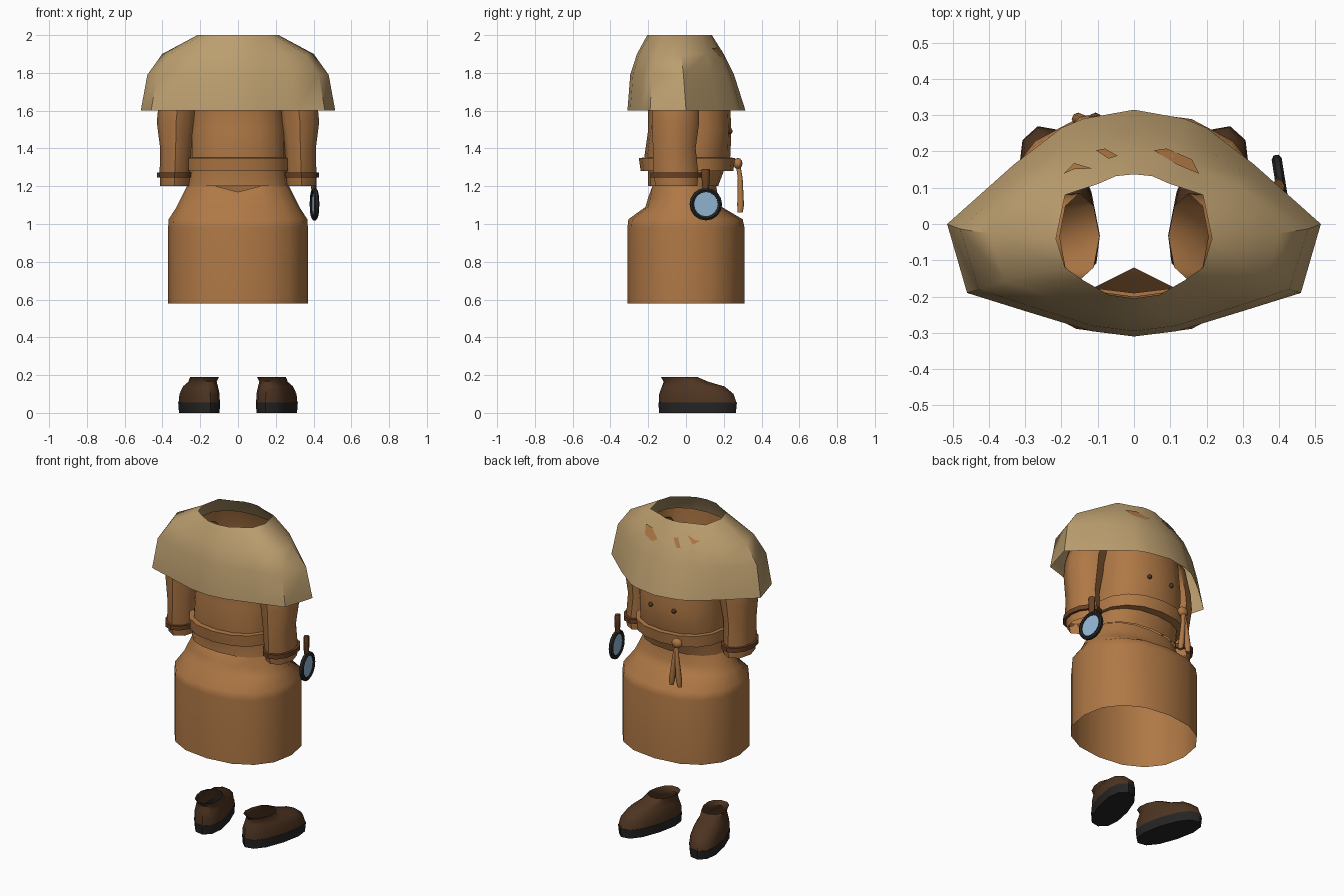
import bpy, bmesh, math
from mathutils import Vector, Matrix
from mathutils.bvhtree import BVHTree

if "Cube" in bpy.data.objects:
    bpy.data.objects.remove(bpy.data.objects["Cube"])


def material(name, col):
    m = bpy.data.materials.new(name)
    m.diffuse_color = (*col, 1)
    m.use_nodes = True
    m.node_tree.nodes["Principled BSDF"].inputs["Base Color"].default_value = m.diffuse_color
    return m


TAN = material("tan cloth", (0.50, 0.342, 0.158))
ORANGE = material("orange brown cloth", (0.43, 0.188, 0.06))
CUFF = material("dark leather", (0.14, 0.052, 0.017))
BROWN = material("shoe brown", (0.075, 0.034, 0.015))
BLACK = material("black", (0.018, 0.018, 0.018))
BLUE = material("lens blue", (0.30, 0.48, 0.66))


def finish(name, bm, mats, angle=40):
    bmesh.ops.recalc_face_normals(bm, faces=bm.faces[:])
    me = bpy.data.meshes.new(name)
    bm.to_mesh(me)
    bm.free()
    for m in mats:
        me.materials.append(m)
    ob = bpy.data.objects.new(name, me)
    bpy.context.collection.objects.link(ob)
    bpy.ops.object.select_all(action='DESELECT')
    ob.select_set(True)
    bpy.context.view_layer.objects.active = ob
    bpy.ops.object.shade_smooth_by_angle(angle=math.radians(angle))
    return ob


def loft(rings, cap_start=False, cap_end=False, closed=False):
    bm = bmesh.new()
    vs = [[bm.verts.new(p) for p in r] for r in rings]
    n = len(vs[0])
    pairs = list(zip(vs, vs[1:])) + ([(vs[-1], vs[0])] if closed else [])
    for a, b in pairs:
        for i in range(n):
            j = (i + 1) % n
            bm.faces.new((a[i], a[j], b[j], b[i]))
    if cap_start:
        bm.faces.new(vs[0][::-1])
    if cap_end:
        bm.faces.new(vs[-1])
    return bm


def oval(z, hx, y0, y1, n=16, e=0.88, cx=0.0):
    # rounded-square ring with separate front and back reach
    pts = []
    for i in range(n):
        a = 2 * math.pi * i / n
        c, s = math.cos(a), math.sin(a)
        x = math.copysign(abs(c) ** e, c) * hx
        y = math.copysign(abs(s) ** e, s) * (y1 - y0) / 2 + (y0 + y1) / 2
        pts.append((cx + x, y, z))
    return pts


def ring(c, u, v, n=8):
    c, u, v = Vector(c), Vector(u), Vector(v)
    return [c + u * math.cos(2 * math.pi * i / n) + v * math.sin(2 * math.pi * i / n)
            for i in range(n)]


def mirror(rings, s):
    return [[(p[0] * s, p[1], p[2]) for p in r] for r in rings]


# Cape: neck hole blended out to a pointed rim
hole = [(0, -.205), (.07, -.195), (.14, -.155), (.19, -.12), (.215, -.04),
        (.19, .08), (.1, .11), (.05, .132), (0, .137)]
rim = [(0, -.31), (.12, -.295), (.30, -.24), (.46, -.19), (.515, 0),
       (.33, .165), (.2, .265), (.14, .29), (0, .315)]
cape_rings = []
for z, fx, ff, fb in ((1.6, 1, 1, 1), (1.79, .883, .86, .66), (1.9, .62, .52, .35), (2, 0, 0, 0)):
    half = []
    for (hx, hy), (rx, ry) in zip(hole, rim):
        f = ff if ry < 0 else fb
        half.append((hx + (rx - hx) * fx, hy + (ry - hy) * f, z))
    cape_rings.append(half + [(-x, y, w) for x, y, w in half[-2:0:-1]])
bm = loft(cape_rings)
tree = BVHTree.FromBMesh(bm)
finish("cape", bm, [TAN], 50)

# Slivers of the coat showing through the back of the cape
slivers = [[(.055, .2), (.09, .205), (.16, .175), (.18, .135), (.12, .16)],
           [(-.105, .2), (-.08, .205), (-.045, .185), (-.07, .177)],
           [(-.195, .135), (-.165, .165), (-.115, .15), (-.165, .148)]]
bm = bmesh.new()
for s in slivers:
    vs = []
    for x, y in s:
        p, nrm, _, _ = tree.ray_cast(Vector((x, y, 3)), Vector((0, 0, -1)))
        vs.append(bm.verts.new(p + Vector((0, .003, .006))))
    bm.faces.new(vs)
finish("cape_tears", bm, [ORANGE])

# Coat body
finish("coat_body", loft([
    oval(1.2, .27, -.2, .17), oval(1.28, .26, -.2, .2), oval(1.36, .26, -.22, .235),
    oval(1.5, .26, -.2, .24), oval(1.6, .25, -.2, .235), oval(1.8, .25, -.21, .21),
    oval(1.92, .235, -.21, .165)]), [ORANGE])

# Belt band
finish("belt", loft([
    oval(1.28, .25, -.19, .19), oval(1.28, .28, -.24, .25), oval(1.35, .28, -.25, .26),
    oval(1.352, .25, -.2, .22)]), [ORANGE], 35)

# Skirt with a pinched fold at the front of the waist
waist = oval(1.2, .27, -.19, .16)
waist[12] = (0, -.12, 1.17)
finish("skirt", loft([
    oval(.58, .37, -.31, .31), oval(.98, .37, -.31, .31), oval(1.025, .367, -.305, .3),
    oval(1.09, .325, -.215, .19), oval(1.14, .30, -.2, .17), waist]), [ORANGE], 50)

for s, side in ((1, "right"), (-1, "left")):
    # Sleeve, open at wrist and shoulder
    sleeve = [ring((.335, -.05, 1.2), (.077, 0, 0), (0, .11, 0)),
              ring((.335, -.055, 1.27), (.08, 0, 0), (0, .12, 0)),
              ring((.33, -.062, 1.4), (.082, 0, 0), (0, .113, 0)),
              ring((.328, -.055, 1.54), (.102, 0, 0), (0, .125, 0)),
              ring((.32, -.055, 1.62), (.1, 0, .02), (0, .125, 0)),
              ring((.28, -.05, 1.73), (.09, 0, .07), (0, .125, 0)),
              ring((.15, -.035, 1.8), (.055, 0, .1), (0, .12, 0))]
    finish(side + "_sleeve", loft(mirror(sleeve, s)), [ORANGE], 50)

    # Strap around the wrist
    strap = [ring((.337, -.053, z), (rx, 0, 0), (0, ry, 0), 12)
             for z, rx, ry in ((1.245, .078, .115), (1.245, .093, .134),
                               (1.272, .093, .134), (1.272, .078, .115))]
    finish(side + "_wrist_strap", loft(mirror(strap, s), closed=True), [CUFF], 35)

    # Shoe: sole and upper lofted along z, turned outward
    turn = Matrix.Translation((.205, .06, 0)) @ Matrix.Rotation(math.radians(-16), 4, 'Z')
    spec = [(0, .088, -.21, .212), (.055, .092, -.215, .218), (.055, .09, -.212, .215),
            (.1, .088, -.21, .20), (.14, .078, -.195, .15), (.165, .066, -.185, .06),
            (.19, .072, -.2, .0)]
    rings = [[turn @ Vector(p) for p in oval(z, w, a, b, 12, .85)] for z, w, a, b in spec]
    bm = loft(mirror(rings, s), cap_start=True)
    for f in bm.faces:
        f.material_index = 1 if f.calc_center_median().z < .05 else 0
    finish(side + "_shoe", bm, [BROWN, BLACK], 45)

# Coat buttons
bm = bmesh.new()
for x in (.08, -.08):
    bmesh.ops.create_icosphere(bm, subdivisions=2, radius=.014,
                               matrix=Matrix.Translation((x, .233, 1.49)))
finish("buttons", bm, [BROWN], 60)

# Belt knot and two hanging cord ends
bm = bmesh.new()
bmesh.ops.create_uvsphere(bm, u_segments=10, v_segments=6, radius=.03, matrix=Matrix.Translation(
    (-.13, .275, 1.32)) @ Matrix.Diagonal((1.15, .8, 1, 1)))
finish("belt_knot", bm, [ORANGE], 60)
for i, x in enumerate((-.158, -.102)):
    cord = []
    for t, y, r in ((0, .275, .012), (.3, .287, .013), (.85, .289, .018), (1, .287, .013)):
        c = (-.13 + (x + .13) * t, y, 1.32 - .26 * t)
        cord.append(ring(c, (r, 0, 0), (0, r, 0)))
    finish("cord_end_%d" % (i + 1), loft(cord, True, True), [ORANGE], 60)

# Magnifying glass hanging at the right wrist
place = Matrix.Translation((.405, .105, 1.105)) @ Matrix.Rotation(math.radians(9), 4, 'Z')
frame = []
for r, x in ((.064, -.009), (.075, -.014), (.086, -.007), (.086, .007), (.075, .014), (.064, .009)):
    frame.append([place @ p for p in ring((x, 0, 0), (0, r, 0), (0, 0, r), 16)])
finish("glass_frame", loft(frame, closed=True), [BLACK], 35)
bm = bmesh.new()
bmesh.ops.create_cone(bm, cap_ends=True, segments=16, radius1=.066, radius2=.066, depth=.008,
                      matrix=place @ Matrix.Rotation(math.pi / 2, 4, 'Y'))
finish("glass_lens", bm, [BLUE])
handle = [[place @ p for p in ring((-.005, 0, z), (.015, 0, 0), (0, r, 0))]
          for z, r in ((.078, .016), (.11, .02), (.18, .024), (.187, .018))]
finish("glass_handle", loft(handle, True, True), [CUFF], 45)
